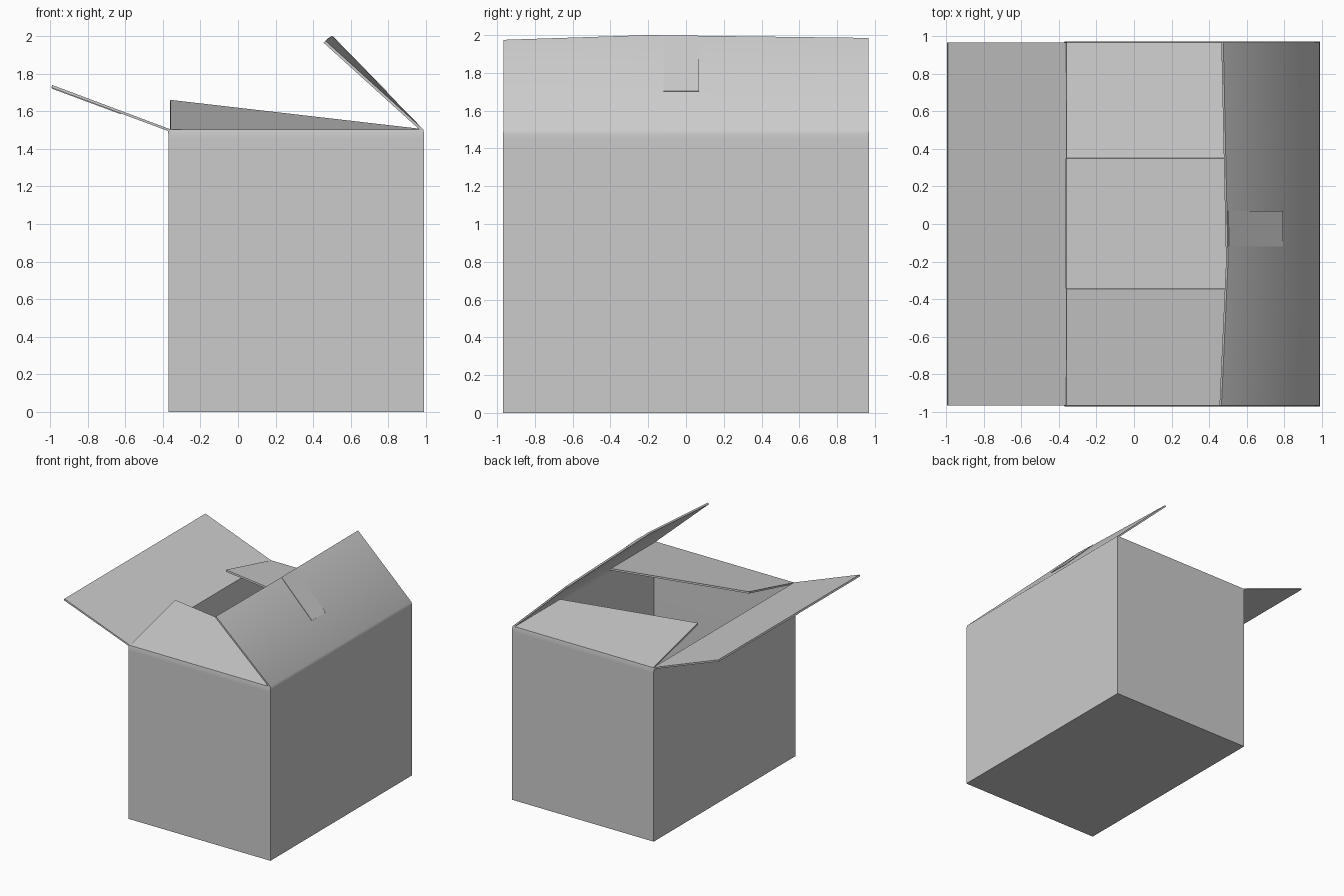
import bpy, bmesh, math
from mathutils import Vector

cube = bpy.data.objects.get("Cube")
if cube:
    bpy.data.objects.remove(cube)

GREY = (0.6, 0.6, 0.6, 1)
mat = bpy.data.materials.new("cardboard_grey")
mat.use_nodes = True
mat.diffuse_color = GREY
mat.node_tree.nodes["Principled BSDF"].inputs["Base Color"].default_value = GREY

X0, X1, Y = -0.37, 0.99, 0.97      # wall planes
RINGS = (0, 1.455, 1.475)          # heights of the wall rows


def finish(bm, name, thickness, offset):
    """Turn a sheet into a board with soft folds."""
    mesh = bpy.data.meshes.new(name)
    bmesh.ops.remove_doubles(bm, verts=bm.verts, dist=0.0005)
    bm.to_mesh(mesh)
    bm.free()
    mesh.materials.append(mat)
    ob = bpy.data.objects.new(name, mesh)
    bpy.context.collection.objects.link(ob)
    sol = ob.modifiers.new("board", 'SOLIDIFY')
    sol.thickness, sol.offset = thickness, offset
    bpy.ops.object.select_all(action='DESELECT')
    ob.select_set(True)
    bpy.context.view_layer.objects.active = ob
    bpy.ops.object.modifier_apply(modifier="board")
    bpy.ops.object.shade_smooth_by_angle(angle=math.radians(50))
    return ob


def strip(bm, rows):
    """Fill quads between successive rows of points."""
    grid = [[bm.verts.new(p) for p in row] for row in rows]
    for low, high in zip(grid, grid[1:]):
        for i in range(len(low) - 1):
            bm.faces.new((low[i], low[i + 1], high[i + 1], high[i]))


# Each side: wall points, hinge points and flap tip points
E = Y - 0.005
sides = {
    "front": ([(X0, -Y), (X1, -Y)],
              [(-0.36, -E, 1.503), (0.98, -E, 1.503)],
              [(-0.36, -0.345, 1.66), (0.98, -0.345, 1.505)]),
    "left": ([(X1, -Y), (X1, -0.2), (X1, Y)],
             [(0.985, -E, 1.503), (0.985, -0.2, 1.503), (0.985, E, 1.503)],
             [(0.465, -E, 1.975), (0.5, -0.2, 2.0), (0.475, E, 1.985)]),
    "back": ([(X1, Y), (X0, Y)],
             [(0.98, E, 1.503), (-0.36, E, 1.503)],
             [(0.98, 0.35, 1.505), (-0.36, 0.35, 1.655)]),
    "right": ([(X0, Y), (X0, -Y)],
              [(-0.373, E, 1.495), (-0.373, -E, 1.495)],
              [(-0.993, E, 1.725), (-0.993, -E, 1.725)]),
}

# Walls, floor and flaps folded from one sheet
bm = bmesh.new()
for wall, hinge, tip in sides.values():
    strip(bm, [[(x, y, z) for x, y in wall] for z in RINGS] + [hinge, tip])
bm.faces.new([bm.verts.new((x, y, 0)) for x, y in
              ((X0, -Y), (X0, Y), (X1, Y), (X1, -0.2), (X1, -Y))])
finish(bm, "open_carton", 0.015, -1)


# Thin tape pieces on the outside of the two long flaps
def tape(name, side, seg):
    _, hinge, tip = sides[side]
    rows = []
    for t in (0.4, 0.99):
        row = []
        for y in sorted((-0.12, 0.07), reverse=side == "right"):
            u = (y - hinge[seg][1]) / (hinge[seg + 1][1] - hinge[seg][1])
            low = Vector(hinge[seg]).lerp(Vector(hinge[seg + 1]), u)
            high = Vector(tip[seg]).lerp(Vector(tip[seg + 1]), u)
            row.append(low.lerp(high, t))
        rows.append(row)
    bm = bmesh.new()
    strip(bm, rows)
    finish(bm, name, 0.004, 1)


tape("left_flap_tape", "left", 1)
tape("right_flap_tape", "right", 0)
